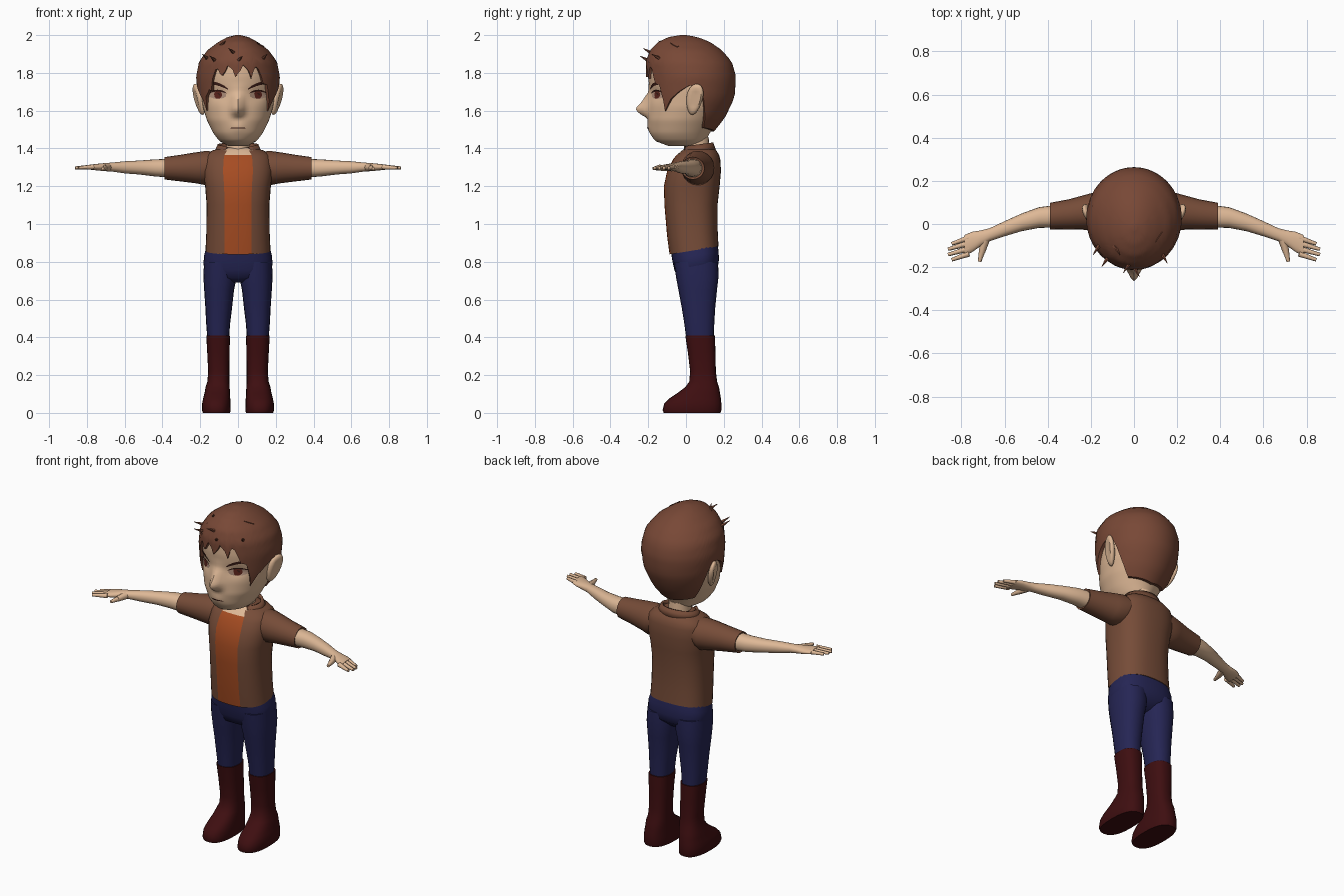
import bpy, bmesh, math
from mathutils import Vector

if "Cube" in bpy.data.objects:
    bpy.data.objects.remove(bpy.data.objects["Cube"], do_unlink=True)

TAU = 2 * math.pi
made = []


def material(name, *rgb):
    lin = [(c / 255 / 12.92 if c < 11 else ((c / 255 + 0.055) / 1.055) ** 2.4) for c in rgb]
    m = bpy.data.materials.new(name)
    m.use_nodes = True
    m.diffuse_color = (*lin, 1)
    m.node_tree.nodes["Principled BSDF"].inputs["Base Color"].default_value = (*lin, 1)
    return m


skin = material("skin", 222, 184, 150)
hair_brown = material("hair_brown", 120, 72, 54)
jacket_brown = material("jacket_brown", 118, 76, 56)
shirt_orange = material("shirt_orange", 166, 76, 34)
denim = material("trouser_navy", 37, 37, 84)
leather = material("boot_maroon", 62, 14, 16)
eye_tone = material("eye_tone", 178, 145, 125)
iris_red = material("iris_brown", 92, 36, 28)
dark = material("dark_brown", 58, 28, 22)


def finish(name, bm, *mats):
    bmesh.ops.recalc_face_normals(bm, faces=bm.faces)
    me = bpy.data.meshes.new(name)
    bm.to_mesh(me)
    bm.free()
    for m in mats:
        me.materials.append(m)
    ob = bpy.data.objects.new(name, me)
    bpy.context.collection.objects.link(ob)
    made.append(ob)
    return ob


def power(v, n):
    return math.copysign(abs(v) ** (2 / n), v)


def skin_rows(bm, rows, closed=True, caps=True):
    rows = [[bm.verts.new(p) for p in r] for r in rows]
    k = len(rows[0])
    for a, b in zip(rows, rows[1:]):
        for i in range(k if closed else k - 1):
            j = (i + 1) % k
            bm.faces.new((a[i], a[j], b[j], b[i]))
    if caps:
        bm.faces.new(rows[0])
        bm.faces.new(rows[-1])


def loft(name, rings, *mats, axis="z", n=2, sides=20, side=1, tweak=None, paint=None):
    """Rings are (station, centre, half width, low, high)."""
    rows = []
    for s, c, w, lo, hi in rings:
        row = []
        for i in range(sides):
            t = TAU * i / sides
            u = c + w * power(math.sin(t), n)
            v = (lo + hi) / 2 - (hi - lo) / 2 * power(math.cos(t), n)
            p = Vector((u, v, s) if axis == "z" else (s, u, v))
            if tweak:
                p = tweak(p, t)
            p.x *= side
            row.append(p)
        rows.append(row)
    bm = bmesh.new()
    skin_rows(bm, rows)
    if paint:
        for f in bm.faces:
            f.material_index = paint(f.calc_center_median())
    return finish(name, bm, *mats)


def taper(name, start, end, r1, r2, mat, sides=8):
    a, b = Vector(start), Vector(end)
    bm = bmesh.new()
    bmesh.ops.create_cone(bm, cap_ends=True, segments=sides, radius1=r1, radius2=r2, depth=(b - a).length)
    rot = (b - a).to_track_quat("Z", "Y").to_matrix()
    for v in bm.verts:
        v.co = (a + b) / 2 + rot @ v.co
    return finish(name, bm, mat)


def lookup(table, x):
    for a, b in zip(table, table[1:]):
        if x <= b[0]:
            f = max(0, (x - a[0]) / (b[0] - a[0]))
            return [p + (q - p) * f for p, q in zip(a[1:], b[1:])]
    return list(table[-1][1:])


# Head: skull profile of height, half width, front and back
SKULL = [(1.412, .05, -.09, .08), (1.44, .10, -.165, .105), (1.48, .13, -.19, .125), (1.55, .165, -.203, .17),
         (1.62, .186, -.20, .215), (1.70, .197, -.192, .235), (1.78, .20, -.20, .24), (1.86, .188, -.198, .22),
         (1.92, .145, -.17, .17), (1.96, .09, -.12, .10), (1.98, .03, -.05, .03)]
NOSE = [(1.56, 0), (1.585, .7), (1.61, 1), (1.64, .62), (1.70, .1), (1.75, 0)]


def relief(x, z):
    nose = .068 * lookup(NOSE, z)[0] * math.exp(-(x / .03) ** 2)
    socket = .014 * math.exp(-((abs(x) - .105) / .045) ** 2 - ((z - 1.685) / .03) ** 2)
    lips = .008 * math.exp(-(x / .04) ** 2 - ((z - 1.51) / .025) ** 2)
    return nose - socket + lips


def face_y(x, z):
    w, f, b = lookup(SKULL, z)
    return (f + b) / 2 - (b - f) / 2 * math.sqrt(max(0, 1 - (x / w) ** 2)) - relief(x, z)


def face_tweak(p, t):
    if math.cos(t) > 0:
        p.y -= relief(p.x, p.z) * min(1, 3 * math.cos(t))
    return p


stations = [1.412 + .568 * i / 44 for i in range(45)]
loft("head", [(z, 0, *lookup(SKULL, z)) for z in stations], skin, sides=72, tweak=face_tweak)


def plate(name, cx, cz, a, b, mat, lift, slope=0, arch=0):
    """Thin painted patch that follows the face."""
    bm = bmesh.new()
    rows = []
    for r in (1, .7, .4, .08):
        row = []
        for i in range(24):
            t = TAU * i / 24
            dx = a * r * math.cos(t)
            x, z = cx + dx, cz + b * r * math.sin(t) + slope * dx - arch * dx * dx
            row.append((x, face_y(x, z) - lift, z))
        rows.append(row)
    skin_rows(bm, rows)
    return finish(name, bm, mat)


for s, tag in ((1, "left"), (-1, "right")):
    plate(tag + "_eye", s * .108, 1.683, .046, .021, eye_tone, .004)
    plate(tag + "_iris", s * .106, 1.684, .021, .021, iris_red, .006)
    plate(tag + "_pupil", s * .106, 1.684, .01, .011, dark, .008)
    plate(tag + "_upper_lid", s * .108, 1.706, .048, .005, dark, .007, arch=6)
    plate(tag + "_eyebrow", s * .112, 1.742, .06, .008, dark, .005, slope=s * .25, arch=4)
    # Ears with a hollow outer face, leaning outward
    bm = bmesh.new()
    bmesh.ops.create_uvsphere(bm, u_segments=16, v_segments=12, radius=1)
    for v in bm.verts:
        x, y, z = v.co
        if x > .75:
            x -= 1.1 * (x - .6)
        y *= 1 + .2 * z
        v.co = (s * (.207 + .024 * x + .02 * z + .012 * y), .045 + .043 * y + .012 * z, 1.66 + .082 * z)
    finish(tag + "_ear", bm, skin)
plate("mouth", 0, 1.508, .042, .003, dark, .004)

# Hair: shell that follows the skull down to a ragged hairline
HAIR = [(1.48, .135, -.19, .14), (1.56, .18, -.205, .205), (1.67, .212, -.21, .257), (1.78, .222, -.213, .265),
        (1.86, .206, -.213, .242), (1.92, .162, -.19, .19), (1.965, .102, -.145, .125), (1.99, .055, -.09, .06),
        (2.0, .012, -.03, 0)]
HAIRLINE = [(0, 1.845), (.55, 1.83), (.72, 1.77), (.9, 1.68), (1.05, 1.65), (1.3, 1.70), (1.55, 1.735),
            (1.8, 1.71), (2.0, 1.6), (2.2, 1.51), (3.15, 1.49)]
COLS, ROWS = 96, 20
hair_rows = [[] for _ in range(ROWS + 2)]
for i in range(COLS):
    t = TAU * i / COLS
    side_angle = min(t, TAU - t)
    low = lookup(HAIRLINE, side_angle)[0]
    if side_angle < 1.1:
        low -= (.065, .03, 0, .012, .035)[i % 5] * (1 if i % 2 else .75)
    for r in range(ROWS + 2):
        z = low + (2 - low) * math.sin(max(0, r - 1) / ROWS * math.pi / 2)
        w, f, b = lookup(HAIR, z)
        k = .88 if r == 0 else 1
        hair_rows[r].append((k * w * math.sin(t), (f + b) / 2 - k * (b - f) / 2 * math.cos(t), z))
bm = bmesh.new()
skin_rows(bm, hair_rows)
finish("hair", bm, hair_brown)

# Loose tufts on the crown and forehead
for i, (x, z) in enumerate([(-.16, 1.88), (-.09, 1.95), (-.02, 1.91), (.0, 1.87), (.13, 1.94), (.13, 1.88), (-.12, 1.87)]):
    w, f, b = lookup(HAIR, z)
    y = (f + b) / 2 - (b - f) / 2 * math.sqrt(max(0, 1 - (x / w) ** 2))
    lean = .025 if i % 2 else -.03
    taper("hair_tuft", (x, y + .01, z - .005), (x + lean, y - .035, z + .02), .011, .001, hair_brown, 5)

# Neck, jacket body and shirt front
loft("neck", [(1.33, 0, .068, -.02, .13), (1.38, 0, .062, -.01, .125), (1.46, 0, .06, -.01, .12)], skin)


def hem(p, t):
    p.z += .17 * (p.y - .04) * max(0, (1.1 - p.z) / .25)
    return p


def jacket_paint(c):
    if c.y < 0 and abs(c.x) < .075 and c.z > .87 - .02:
        return 1 if c.z < 1.36 else 2
    return 0


loft("jacket", [(.86, 0, .172, -.087, .172), (.95, 0, .168, -.1, .168), (1.1, 0, .166, -.114, .167),
                (1.2, 0, .174, -.117, .178), (1.28, 0, .187, -.1, .185), (1.34, 0, .18, -.07, .182),
                (1.365, 0, .17, -.05, .175), (1.39, 0, .135, -.02, .16), (1.405, 0, .075, 0, .13)],
     jacket_brown, shirt_orange, skin, n=2.5, sides=36, tweak=hem, paint=jacket_paint)

# Standing collar, open at the front
rows = [[], []]
for i in range(25):
    t = .62 + (TAU - 1.24) * i / 24
    for row, rx, ry, up in ((rows[0], .128, .098, 0), (rows[1], .108, .082, .046)):
        y = .062 - ry * math.cos(t)
        row.append((rx * math.sin(t), y, 1.367 + .13 * y + up))
bm = bmesh.new()
skin_rows(bm, rows, closed=False, caps=False)
collar = finish("collar", bm, jacket_brown)
collar.modifiers.new("thickness", "SOLIDIFY").thickness = .014

# Trousers seat
loft("trouser_seat", [(.70, 0, .07, 0, .12), (.735, 0, .16, -.045, .168), (.78, 0, .183, -.062, .174),
                      (.83, 0, .18, -.073, .173), (.875, 0, .168, -.08, .166)], denim, n=2.6, sides=28, tweak=hem)

for s, tag in ((1, "left"), (-1, "right")):
    # Legs and boots
    loft(tag + "_trouser_leg", [(.39, .105, .057, .002, .147), (.48, .105, .064, -.01, .15), (.56, .102, .071, -.023, .155),
                                (.65, .1, .079, -.04, .164), (.72, .095, .088, -.053, .172), (.8, .092, .088, -.064, .17)],
         denim, n=2.3, side=s)
    loft(tag + "_boot", [(0, .114, .072, -.118, .182), (.015, .115, .076, -.124, .187), (.05, .115, .075, -.115, .187),
                         (.075, .113, .072, -.09, .185), (.105, .11, .067, -.045, .18), (.135, .108, .064, -.005, .175),
                         (.165, .104, .058, .017, .165), (.22, .102, .056, .022, .158), (.32, .104, .059, .01, .156),
                         (.41, .105, .063, -.004, .153)], leather, n=2.5, sides=24, side=s)
    # Sleeve, arm and palm
    loft(tag + "_sleeve", [(.1, .065, .085, 1.24, 1.38), (.17, .062, .088, 1.205, 1.387), (.22, .055, .082, 1.215, 1.38),
                           (.3, .045, .07, 1.225, 1.367), (.39, .036, .062, 1.236, 1.354), (.385, .036, .05, 1.25, 1.342)],
         jacket_brown, axis="x", side=s)
    loft(tag + "_arm", [(.36, .036, .052, 1.246, 1.345), (.44, .03, .048, 1.252, 1.342), (.52, .008, .041, 1.262, 1.336),
                        (.6, -.022, .035, 1.268, 1.332), (.67, -.05, .03, 1.278, 1.325), (.71, -.066, .036, 1.28, 1.322),
                        (.75, -.083, .047, 1.284, 1.318), (.785, -.1, .049, 1.288, 1.314)], skin, axis="x", n=2.2, side=s)
    # Fingers and thumb
    for y, reach in ((-.064, .845), (-.089, .862), (-.114, .862), (-.138, .845)):
        taper(tag + "_finger", (s * .765, y, 1.302), (s * reach, y - .028, 1.297), .0135, .008, skin)
    taper(tag + "_thumb", (s * .69, -.075, 1.3), (s * .705, -.13, 1.296), .021, .015, skin)
    taper(tag + "_thumb_tip", (s * .704, -.125, 1.296), (s * .716, -.175, 1.294), .015, .008, skin)

# Smooth shading with crisp edges kept
bpy.ops.object.select_all(action="DESELECT")
for ob in made:
    ob.select_set(True)
bpy.context.view_layer.objects.active = made[0]
bpy.ops.object.shade_smooth_by_angle(angle=math.radians(45))
